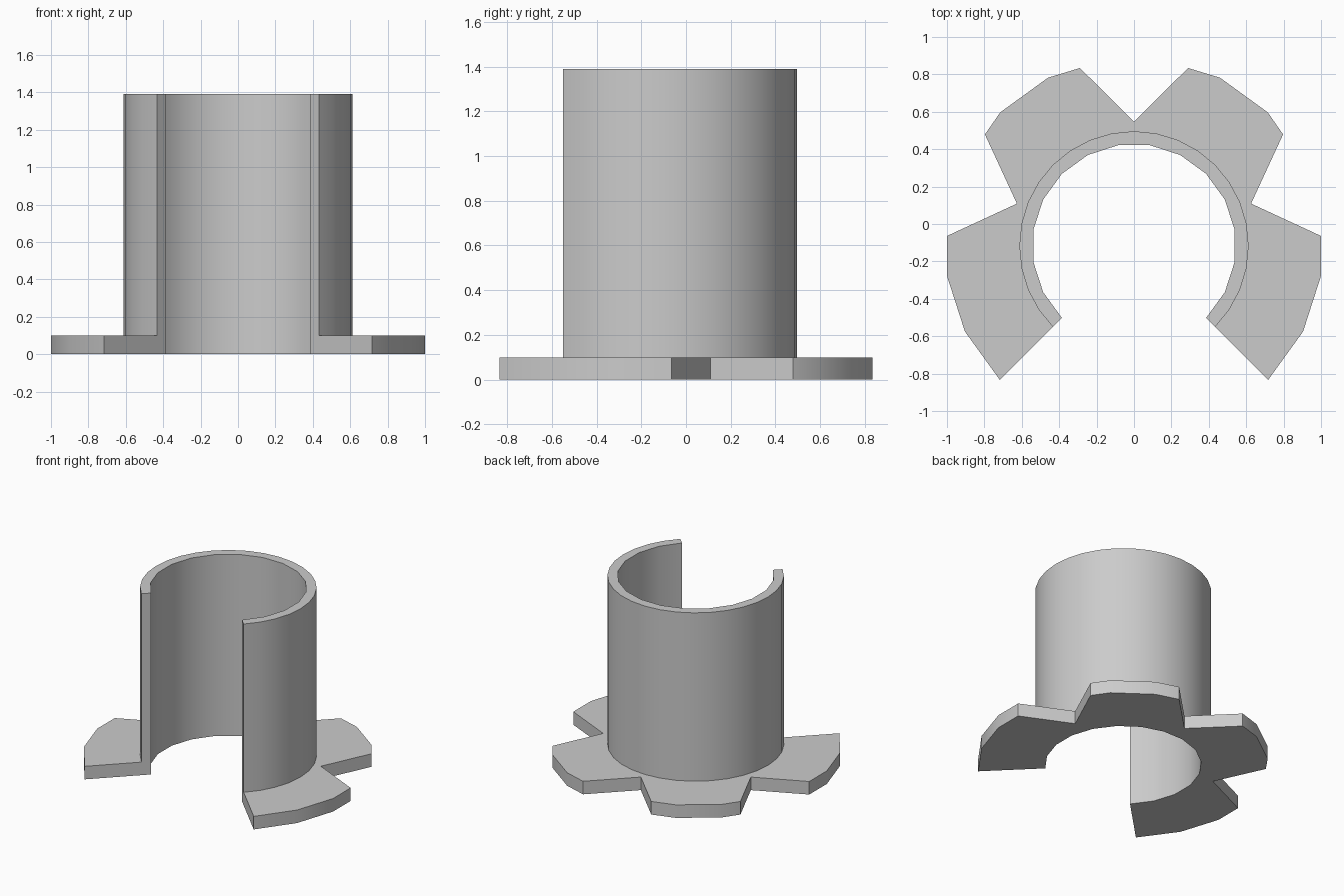
import bpy, bmesh
from math import radians, cos, sin

cube = bpy.data.objects.get("Cube")
if cube:
    bpy.data.objects.remove(cube, do_unlink=True)

CENTRE_Y = -0.117
FLANGE_TOP, SLEEVE_TOP = 0.10, 1.39


def arc(radius, steps):
    """Three-quarter arc, open towards the front."""
    angles = [radians(-45 + 270 * i / steps) for i in range(steps + 1)]
    return [(radius * cos(a), CENTRE_Y + radius * sin(a)) for a in angles]


# Toothed flange outline: left half, then its mirror image
half = [(0.717, -0.834), (0.904, -0.575), (1.0, -0.277), (1.0, -0.064),
        (0.626, 0.109), (0.797, 0.479), (0.715, 0.597), (0.46, 0.782),
        (0.289, 0.834)]
outline = half + [(0, 0.547)] + [(-x, y) for x, y in reversed(half)]
bore = arc(0.545, 15)
shell = arc(0.613, 24)

bm = bmesh.new()


def loop(points, z):
    return [bm.verts.new((x, y, z)) for x, y in points]


def wall(low, high):
    for i in range(len(low) - 1):
        bm.faces.new((low[i], low[i + 1], high[i + 1], high[i]))


rim_low, rim_high = loop(outline, 0), loop(outline, FLANGE_TOP)
shell_low, shell_high = loop(shell, FLANGE_TOP), loop(shell, SLEEVE_TOP)
bore_low, bore_high = loop(bore, 0), loop(bore, SLEEVE_TOP)

# Upright walls of the flange, sleeve and bore
wall(rim_low, rim_high)
wall(shell_low, shell_high)
wall(bore_low, bore_high)

# Underside, flange top and sleeve rim
bm.faces.new(rim_low + bore_low[::-1])
bm.faces.new(rim_high + shell_low[::-1])
bm.faces.new(shell_high + bore_high[::-1])

# Slot faces at both ends of the arc
for end in (0, -1):
    bm.faces.new([ring[end] for ring in (bore_low, rim_low, rim_high,
                                         shell_low, shell_high, bore_high)])
bmesh.ops.recalc_face_normals(bm, faces=bm.faces)

mesh = bpy.data.meshes.new("flanged_sleeve")
bm.to_mesh(mesh)
bm.free()
sleeve = bpy.data.objects.new("flanged_sleeve", mesh)
bpy.context.collection.objects.link(sleeve)

# Plain grey
grey = bpy.data.materials.new("light_grey")
grey.use_nodes = True
colour = (0.6, 0.6, 0.6, 1)
grey.diffuse_color = colour
grey.node_tree.nodes["Principled BSDF"].inputs["Base Color"].default_value = colour
mesh.materials.append(grey)

bpy.ops.object.select_all(action='DESELECT')
sleeve.select_set(True)
bpy.context.view_layer.objects.active = sleeve
bpy.ops.object.shade_smooth_by_angle(angle=radians(30))
